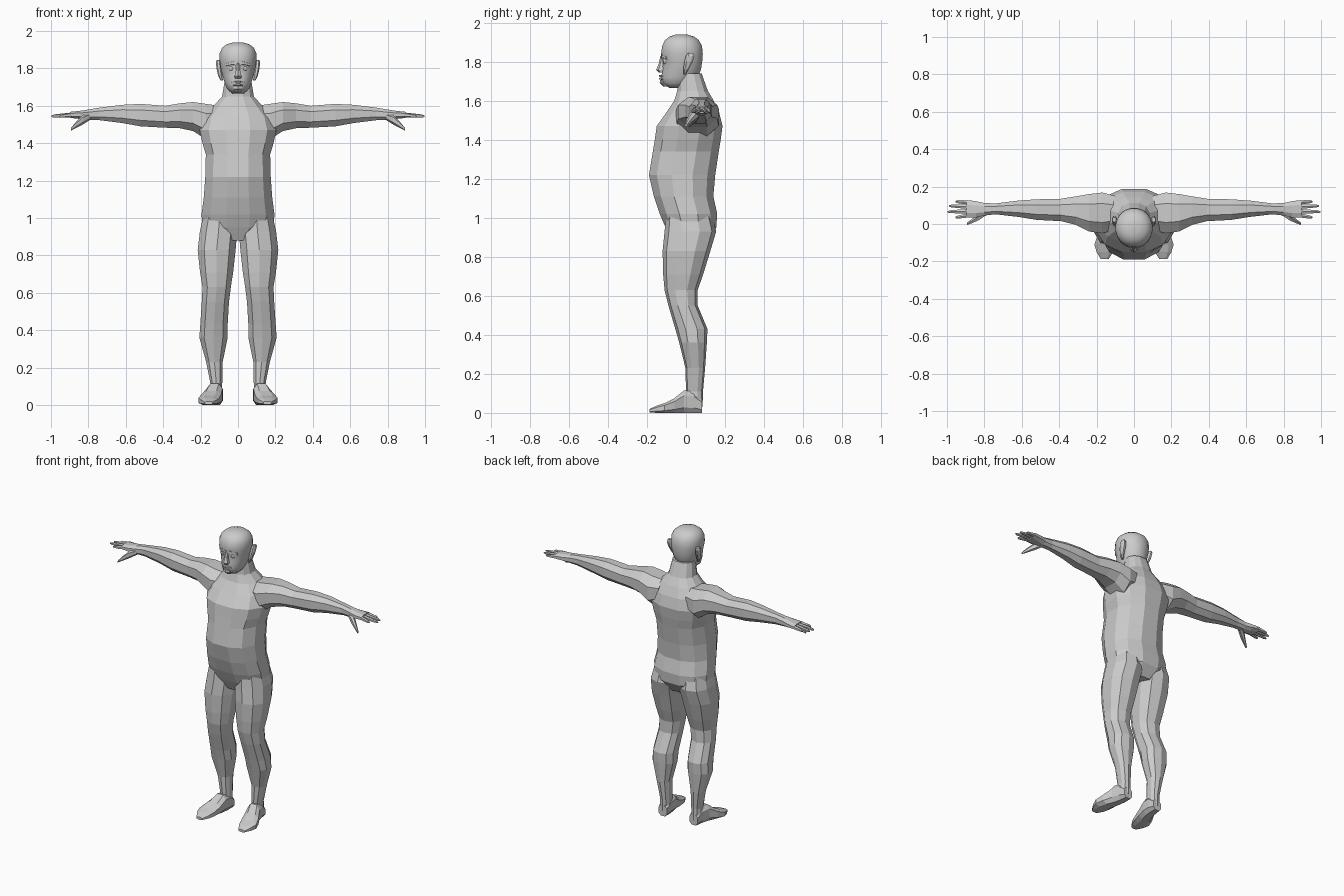
import bpy, bmesh
from math import cos, sin, pi, copysign


def add_mirror(obj):
    obj.modifiers.new("mirror", 'MIRROR').use_axis[0] = True


def loft(name, axis, rings, sides=10, power=2.3, mirror=False, smooth=False):
    """Skin of cross-sections; ring = (position, a_min, a_max, b_min, b_max)."""
    def sup(v):
        return copysign(abs(v) ** (2 / power), v)
    norm = sup(cos(pi / sides)) if sides % 4 == 0 else 1.0
    bm = bmesh.new()
    loops = []
    for p, a0, a1, b0, b1 in rings:
        loop = []
        for i in range(sides):
            t = 2 * pi * (i + 0.5) / sides
            a = (a0 + a1) / 2 + (a1 - a0) / 2 * sup(cos(t)) / norm
            b = (b0 + b1) / 2 + (b1 - b0) / 2 * sup(sin(t)) / norm
            co = {'x': (p, a, b), 'y': (a, p, b), 'z': (a, b, p)}[axis]
            loop.append(bm.verts.new(co))
        loops.append(loop)
    for lo, hi in zip(loops, loops[1:]):
        for i in range(sides):
            j = (i + 1) % sides
            bm.faces.new((lo[i], lo[j], hi[j], hi[i]))
    bm.faces.new(loops[0])
    bm.faces.new(loops[-1])
    bmesh.ops.recalc_face_normals(bm, faces=bm.faces)
    for f in bm.faces:
        f.smooth = smooth
    me = bpy.data.meshes.new(name)
    bm.to_mesh(me)
    bm.free()
    obj = bpy.data.objects.new(name, me)
    bpy.context.collection.objects.link(obj)
    if mirror:
        add_mirror(obj)
    return obj


def body(rings):
    """Symmetric ring (z, half_width, front, back) -> loft ring."""
    return [(z, -w, w, f, b) for z, w, f, b in rings]


# torso and neck
loft("torso", 'z', body([
    (0.88, 0.09, -0.07, 0.11), (0.95, 0.19, -0.105, 0.155),
    (1.02, 0.195, -0.135, 0.16), (1.11, 0.183, -0.165, 0.14),
    (1.22, 0.175, -0.19, 0.15), (1.34, 0.172, -0.17, 0.168),
    (1.40, 0.19, -0.16, 0.178), (1.47, 0.205, -0.15, 0.187),
    (1.54, 0.185, -0.10, 0.17), (1.60, 0.13, -0.06, 0.142),
    (1.65, 0.085, -0.045, 0.112), (1.74, 0.07, -0.04, 0.08)]), sides=12)

# legs
loft("leg", 'z', [
    (1.03, 0.01, 0.185, -0.10, 0.13), (0.93, 0.0, 0.208, -0.11, 0.155),
    (0.83, 0.008, 0.22, -0.12, 0.125), (0.71, 0.022, 0.207, -0.117, 0.088),
    (0.63, 0.035, 0.193, -0.11, 0.06), (0.55, 0.045, 0.197, -0.09, 0.06),
    (0.43, 0.052, 0.205, -0.055, 0.11), (0.36, 0.052, 0.21, -0.035, 0.107),
    (0.23, 0.08, 0.172, -0.003, 0.098), (0.11, 0.083, 0.148, 0.0, 0.087),
    (0.03, 0.083, 0.152, 0.0, 0.085)], mirror=True)

# feet
loft("foot", 'y', [
    (0.083, 0.085, 0.145, 0.0, 0.07), (0.04, 0.08, 0.155, 0.0, 0.11),
    (-0.01, 0.083, 0.168, 0.0, 0.115), (-0.06, 0.09, 0.195, 0.0, 0.075),
    (-0.11, 0.10, 0.212, 0.0, 0.05), (-0.15, 0.112, 0.20, 0.0, 0.037),
    (-0.187, 0.135, 0.178, 0.003, 0.02)], sides=8, power=2.8, mirror=True)

# arms with palms
loft("arm", 'x', [
    (0.10, -0.03, 0.15, 1.45, 1.60), (0.17, -0.05, 0.168, 1.42, 1.61),
    (0.24, -0.04, 0.16, 1.465, 1.62), (0.31, -0.005, 0.148, 1.48, 1.613),
    (0.39, 0.015, 0.135, 1.483, 1.60), (0.52, 0.022, 0.132, 1.49, 1.61),
    (0.62, 0.038, 0.125, 1.508, 1.605), (0.74, 0.052, 0.11, 1.523, 1.59),
    (0.80, 0.045, 0.112, 1.525, 1.58), (0.845, 0.035, 0.122, 1.53, 1.573),
    (0.895, 0.035, 0.128, 1.535, 1.568)], sides=8, mirror=True)

# fingers: (base y, tip x, tip y)
for name, y0, x1, y1 in (("index_finger", 0.047, 0.955, 0.035),
                         ("middle_finger", 0.069, 0.998, 0.065),
                         ("ring_finger", 0.092, 0.99, 0.097),
                         ("little_finger", 0.115, 0.955, 0.12)):
    rings = []
    for t, r in ((0, 0.013), (0.5, 0.011), (0.85, 0.009), (1, 0.004)):
        x, y, z = 0.88 + (x1 - 0.88) * t, y0 + (y1 - y0) * t, 1.552 - 0.008 * t
        rings.append((x, y - r, y + r, z - r, z + r))
    loft(name, 'x', rings, sides=6, mirror=True)
loft("thumb", 'x', [
    (0.79, 0.045, 0.085, 1.525, 1.56), (0.83, 0.018, 0.06, 1.50, 1.55),
    (0.865, 0.003, 0.03, 1.482, 1.515), (0.893, -0.006, 0.008, 1.467, 1.482)],
    sides=6, mirror=True)

# head
loft("head", 'z', body([
    (1.665, 0.03, -0.085, -0.02), (1.69, 0.058, -0.122, 0.03),
    (1.72, 0.07, -0.127, 0.06), (1.76, 0.083, -0.12, 0.077),
    (1.80, 0.092, -0.118, 0.083), (1.84, 0.098, -0.128, 0.086),
    (1.88, 0.098, -0.122, 0.082), (1.91, 0.085, -0.108, 0.066),
    (1.928, 0.062, -0.085, 0.042), (1.938, 0.03, -0.055, 0.01)]),
    sides=20, power=2.1, smooth=True)

# face details
loft("brow", 'x', [(-0.065, -0.105, -0.08, 1.81, 1.83), (-0.03, -0.128, -0.09, 1.815, 1.842),
                   (0, -0.131, -0.09, 1.81, 1.84), (0.03, -0.128, -0.09, 1.815, 1.842),
                   (0.065, -0.105, -0.08, 1.81, 1.83)], sides=6)
loft("nose", 'z', body([(1.83, 0.010, -0.131, -0.10), (1.79, 0.012, -0.14, -0.10),
                        (1.758, 0.022, -0.153, -0.10), (1.745, 0.018, -0.14, -0.10)]), sides=6)
for name, z, w in (("upper_lip", 1.727, 0.034), ("lower_lip", 1.713, 0.028)):
    loft(name, 'x', [(-w, -0.122, -0.10, z - 0.007, z),
                     (-0.01, -0.14, -0.10, z - 0.007, z + 0.007),
                     (0.01, -0.14, -0.10, z - 0.007, z + 0.007),
                     (w, -0.122, -0.10, z - 0.007, z)], sides=6)
loft("chin", 'z', body([(1.705, 0.025, -0.133, -0.09), (1.69, 0.027, -0.135, -0.08),
                        (1.672, 0.018, -0.115, -0.07)]), sides=6)
bpy.ops.mesh.primitive_uv_sphere_add(segments=10, ring_count=6, radius=0.016,
                                     location=(0, 0, 0))
eye = bpy.context.object
eye.name = "eye"
for v in eye.data.vertices:
    v.co.x += 0.036
    v.co.y -= 0.101
    v.co.z += 1.80
add_mirror(eye)

# ears
loft("ear", 'z', [
    (1.735, 0.08, 0.094, -0.012, 0.0), (1.76, 0.084, 0.106, -0.014, 0.014),
    (1.80, 0.088, 0.115, -0.008, 0.035), (1.83, 0.092, 0.118, 0.0, 0.043),
    (1.845, 0.096, 0.115, 0.012, 0.035)], sides=8, mirror=True)
